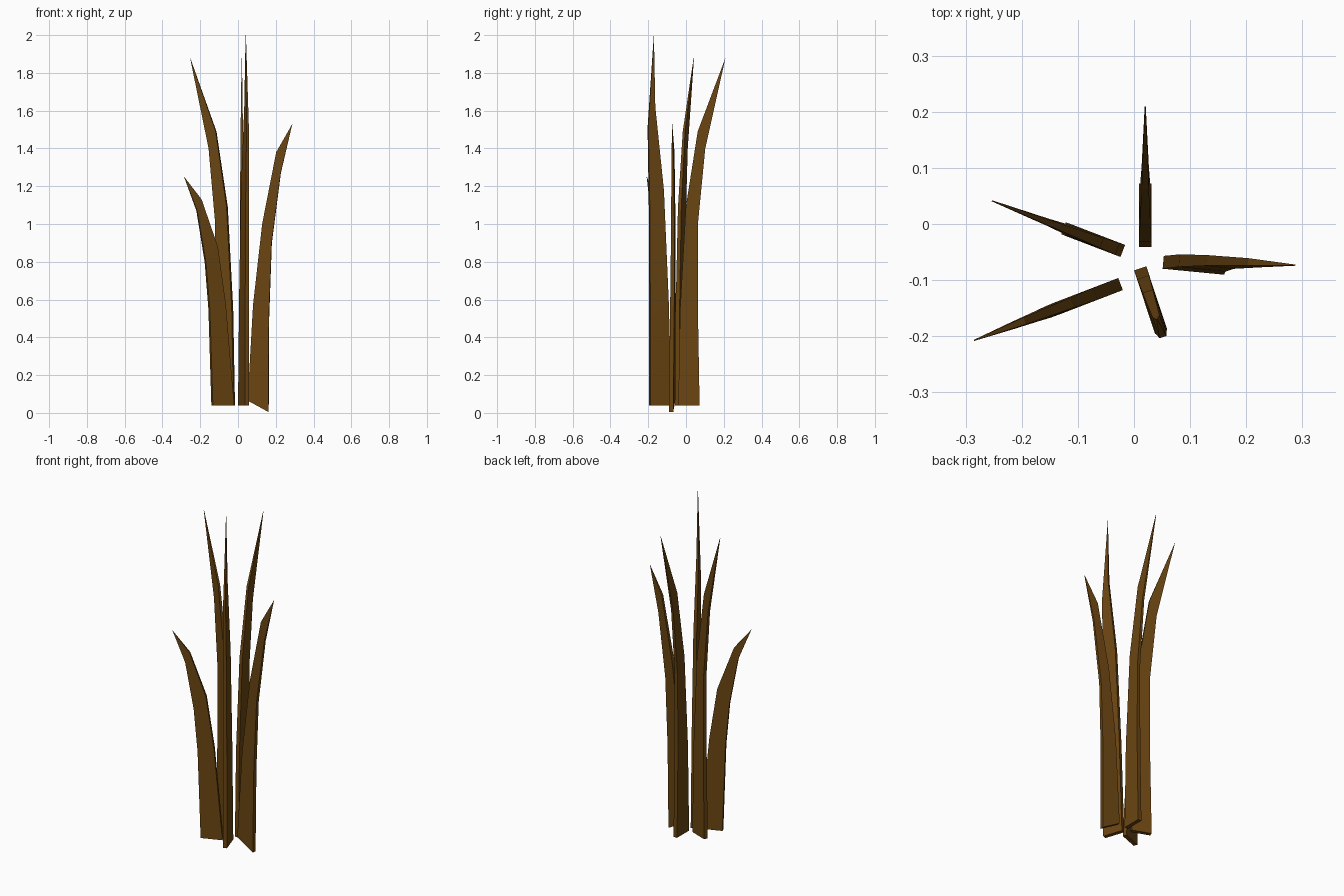
import bpy, bmesh
from mathutils import Vector

if "Cube" in bpy.data.objects:
    bpy.data.objects.remove(bpy.data.objects["Cube"])

brown = bpy.data.materials.new("dry_brown")
brown.diffuse_color = (0.145, 0.06, 0.006, 1)
brown.use_nodes = True
brown.node_tree.nodes["Principled BSDF"].inputs["Base Color"].default_value = brown.diffuse_color

HALF = [0.0115, 0.0112, 0.0095, 0.0065, 0.001]  # half thickness, root to tip


def blade(name, origin, direction, inner, outer, lean=0.0):
    """Curved blade: inner/outer edges are (radius, height) pairs, closing at a shared tip."""
    d = Vector((direction[0], direction[1], 0)).normalized()
    side = Vector((-d.y, d.x, 0))
    top = inner[-1][1]
    bm = bmesh.new()

    def vert(p, t):
        pos = Vector((*origin, p[1])) + d * p[0] + side * (t + lean * p[1] / top)
        return bm.verts.new(pos)

    rings = []
    for i, t in enumerate(HALF[:-1]):
        a, b = inner[i], outer[i]
        rings.append([vert(a, -t), vert(b, -t), vert(b, t), vert(a, t)])
    for lo, hi in zip(rings, rings[1:]):
        for k in range(4):
            n = (k + 1) % 4
            bm.faces.new((lo[k], lo[n], hi[n], hi[k]))
    bm.faces.new(rings[0][::-1])
    # pointed tip
    l, r = vert(inner[-1], -HALF[-1]), vert(inner[-1], HALF[-1])
    a, b, c, e = rings[-1]
    bm.faces.new((a, b, l))
    bm.faces.new((b, c, r, l))
    bm.faces.new((c, e, r))
    bm.faces.new((e, a, l, r))
    bmesh.ops.recalc_face_normals(bm, faces=bm.faces)
    me = bpy.data.meshes.new(name)
    bm.to_mesh(me)
    bm.free()
    me.materials.append(brown)
    bpy.context.collection.objects.link(bpy.data.objects.new(name, me))


# Two matching tall blades
tall_in = [(0, .04), (.01, .55), (.04, 1.09), (.103, 1.49), (.25, 1.88)]
tall_out = [(.113, .04), (.104, .55), (.105, 1.01), (.143, 1.40)]
blade("back_blade", (.02, -.041), (0, 1), tall_in, tall_out)
blade("left_blade", (-.02, -.048), (-.235, .09), tall_in, tall_out)

# Short drooping blade
blade("front_left_blade", (-.024, -.107), (-.26, -.10),
      [(0, .04), (.048, .58), (.092, .88), (.183, 1.13), (.28, 1.25)],
      [(.121, .04), (.138, .55), (.16, .80), (.208, 1.07)])

# Medium blade with a slanted foot
blade("right_blade", (.052, -.069), (.11, -.010),
      [(0, .065), (.028, .57), (.076, 1.0), (.15, 1.38), (.235, 1.53)],
      [(.11, .005), (.112, .50), (.126, .90), (.174, 1.27)], lean=.017)

# Tallest, nearly upright blade
blade("front_blade", (.011, -.079), (.037, -.112),
      [(0, .04), (.017, .60), (.043, 1.18), (.09, 1.62), (.096, 2.0)],
      [(.118, .04), (.119, .50), (.121, 1.08), (.129, 1.51)])
